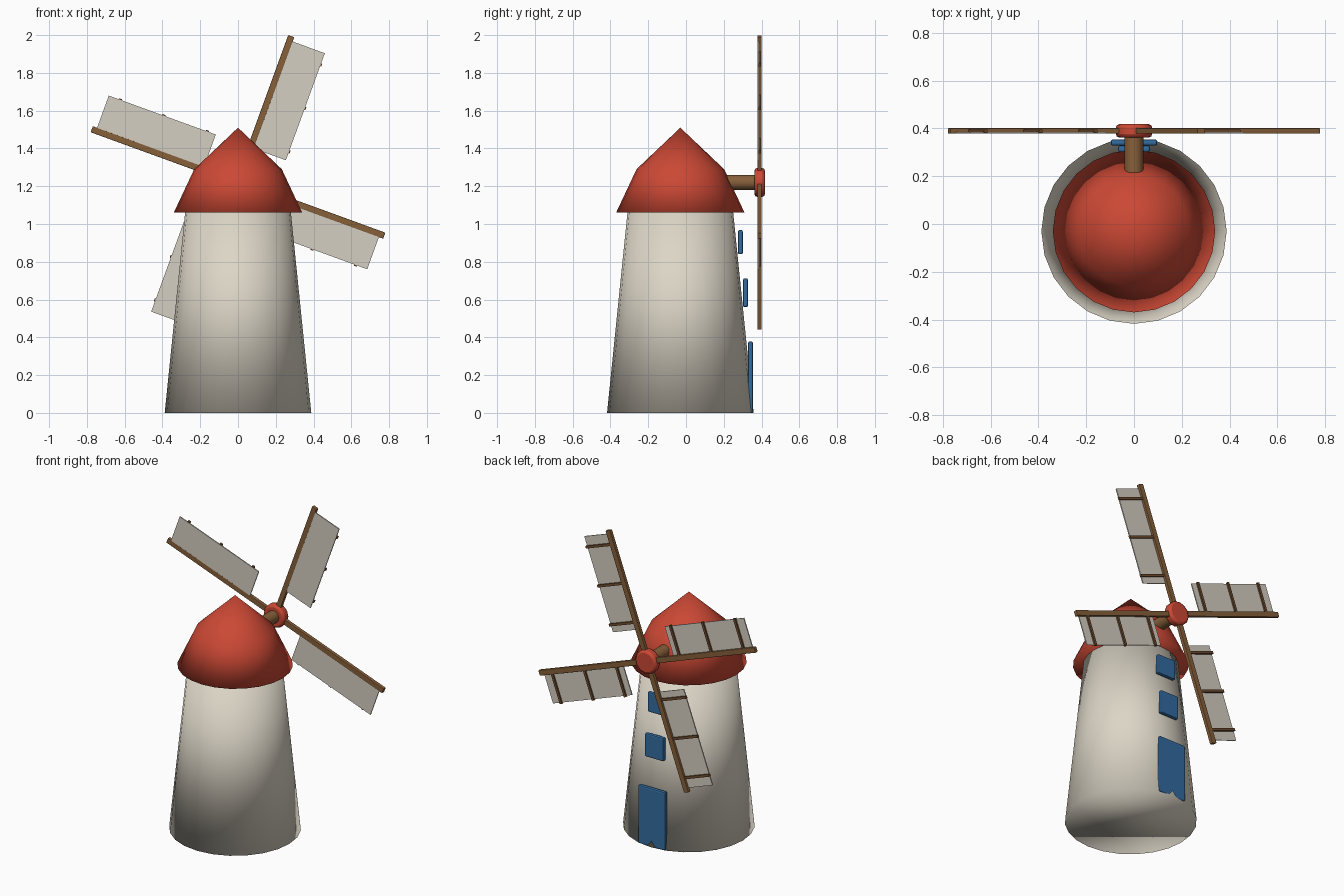
import bpy, bmesh, math
from mathutils import Matrix, Vector

if "Cube" in bpy.data.objects:
    bpy.data.objects.remove(bpy.data.objects["Cube"])


def material(name, rgb):
    m = bpy.data.materials.new(name)
    m.diffuse_color = (*rgb, 1)
    m.use_nodes = True
    m.node_tree.nodes["Principled BSDF"].inputs["Base Color"].default_value = m.diffuse_color
    return m


CREAM = material("cream plaster", (0.72, 0.67, 0.57))
CLOTH = material("sail cloth", (0.66, 0.62, 0.54))
RED = material("red", (0.60, 0.065, 0.035))
WOOD = material("brown wood", (0.24, 0.115, 0.042))
DARK = material("dark wood", (0.155, 0.07, 0.028))
BLUE = material("blue paint", (0.032, 0.15, 0.35))

TOWER_Y = -0.03
HUB = Vector((0, 0.39, 1.22))


def finish(name, bm, mat, smooth=False, bevel=0.0, segments=2):
    bmesh.ops.recalc_face_normals(bm, faces=bm.faces)
    me = bpy.data.meshes.new(name)
    bm.to_mesh(me)
    bm.free()
    me.materials.append(mat)
    for p in me.polygons:
        p.use_smooth = smooth
    ob = bpy.data.objects.new(name, me)
    bpy.context.collection.objects.link(ob)
    if bevel:
        mod = ob.modifiers.new("bevel", "BEVEL")
        mod.width = bevel
        mod.segments = segments
        mod.limit_method = "ANGLE"
        mod.angle_limit = math.radians(50)
    return ob


def lathe(name, profile, sides, mat):
    """Stack rings of (radius, z); a zero radius makes an apex."""
    bm = bmesh.new()
    rings = []
    for r, z in profile:
        count = sides if r else 1
        rings.append([bm.verts.new((r * math.sin(2 * math.pi * i / sides),
                                    TOWER_Y + r * math.cos(2 * math.pi * i / sides), z))
                      for i in range(count)])
    for a, b in zip(rings, rings[1:]):
        for i in range(sides):
            j = (i + 1) % sides
            bm.faces.new((a[i], a[j], b[0]) if len(b) == 1 else (a[i], a[j], b[j], b[i]))
    for ring in (rings[0], rings[-1]):
        if len(ring) > 1:
            bm.faces.new(ring)
    return finish(name, bm, mat, smooth=True)


def box(name, lo, hi, mat, matrix=Matrix(), bevel=0.0):
    lo, hi = Vector(lo), Vector(hi)
    bm = bmesh.new()
    bmesh.ops.create_cube(bm, size=1, matrix=matrix @ Matrix.Translation((lo + hi) / 2)
                          @ Matrix.Diagonal((*(hi - lo), 1)))
    return finish(name, bm, mat, bevel=bevel)


def rod_y(name, radius, y0, y1, sides, mat, bevel=0.0):
    bm = bmesh.new()
    place = Matrix.Translation((HUB.x, (y0 + y1) / 2, HUB.z)) @ Matrix.Rotation(math.pi / 2, 4, "X")
    bmesh.ops.create_cone(bm, cap_ends=True, segments=sides, radius1=radius, radius2=radius,
                          depth=y1 - y0, matrix=place)
    ob = finish(name, bm, mat, bevel=bevel)
    bpy.context.view_layer.objects.active = ob
    ob.select_set(True)
    bpy.ops.object.shade_smooth_by_angle(angle=math.radians(35))
    ob.select_set(False)
    return ob


# Tapered tower and bell-shaped roof
lathe("tower", [(0.388, 0), (0.279, 1.07)], 24, CREAM)
lathe("roof", [(0.34, 1.06), (0.232, 1.29), (0, 1.51)], 24, RED)

# Door and windows on the sail side
for name, half, y, z0, z1 in (("door", 0.097, 0.341, 0.0, 0.378),
                              ("lower_window", 0.067, 0.315, 0.56, 0.712),
                              ("upper_window", 0.067, 0.288, 0.84, 0.968)):
    box(name, (-half, y - 0.013, z0), (half, y + 0.013, z1), BLUE, bevel=0.008)

# Axle and hub
rod_y("axle", 0.04, 0.05, 0.39, 12, WOOD)
rod_y("hub", 0.076, 0.362, 0.418, 12, RED, bevel=0.014)

# Four sails: arm, cloth and three cross bars, turned about the hub
for k in range(4):
    turn = Matrix.Translation(HUB) @ Matrix.Rotation(math.radians(20 + 90 * k), 4, "Y")
    box(f"sail_arm_{k + 1}", (-0.017, -0.012, 0), (0.017, 0.011, 0.824), WOOD, turn, bevel=0.003)
    box(f"sail_cloth_{k + 1}", (0.01, -0.011, 0.197), (0.198, -0.004, 0.80), CLOTH, turn)
    for n, z in enumerate((0.245, 0.49, 0.735)):
        box(f"sail_bar_{k + 1}_{n + 1}", (0, -0.008, z - 0.008), (0.204, 0.006, z + 0.008),
            DARK, turn)
